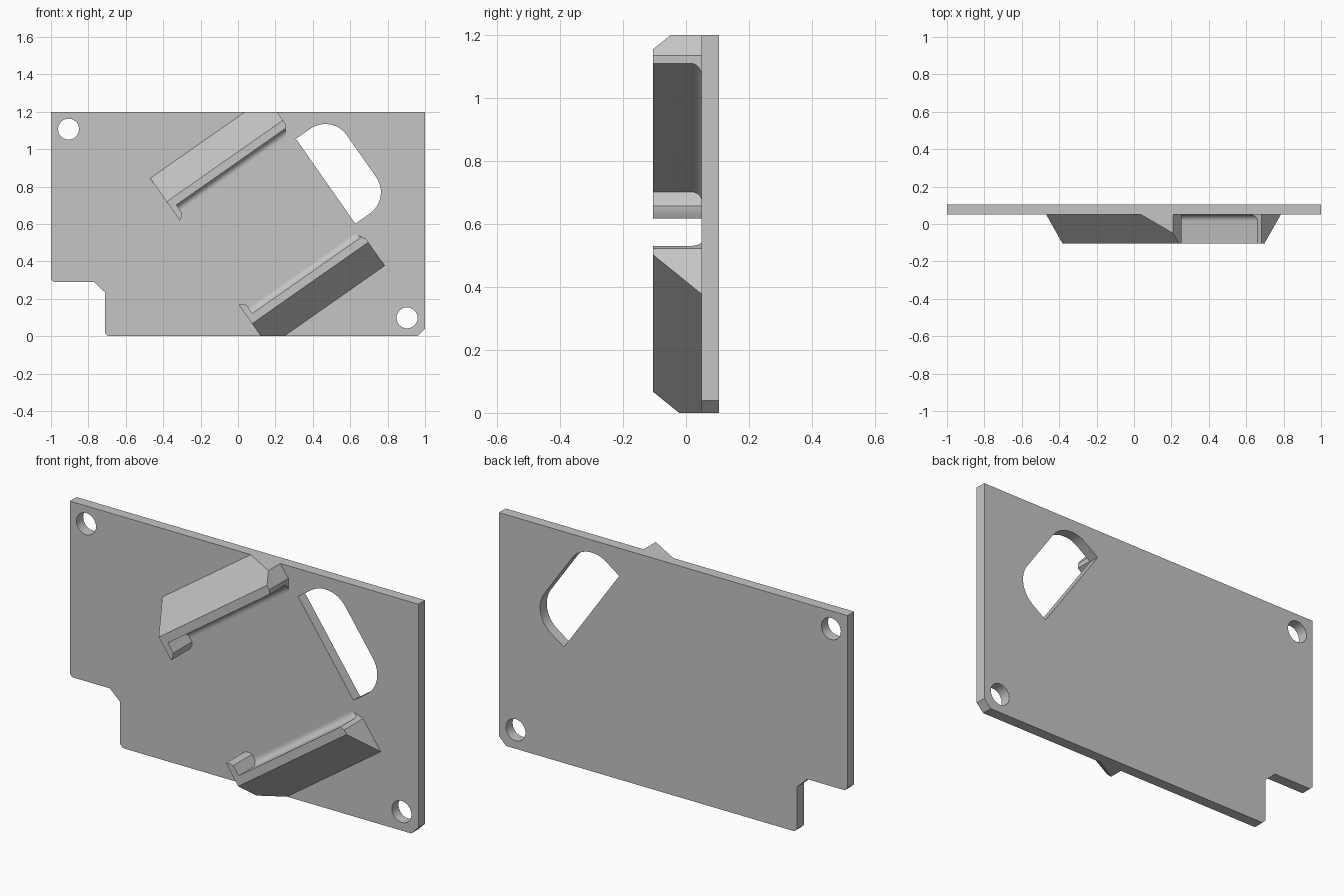
import bpy, bmesh, math
from mathutils import Vector

cube = bpy.data.objects.get("Cube")
if cube:
    bpy.data.objects.remove(cube, do_unlink=True)

FRONT, FACE, BACK = -0.105, 0.05, 0.105   # y of rail tops, plate front, plate back
HEIGHT = 1.2
TILT = math.radians(35)
C, S = math.cos(TILT), math.sin(TILT)
MID = 0.41                                # offset of the rail pair's centre line
START, END = 0.1, 0.859                   # rail ends along the tilted axis

grey = bpy.data.materials.new("light grey")
grey.use_nodes = True
grey.diffuse_color = (0.56, 0.56, 0.56, 1)
grey.node_tree.nodes["Principled BSDF"].inputs["Base Color"].default_value = (0.56, 0.56, 0.56, 1)


def tilted(p, d):
    """Tilted axis coordinates (along, across) to x, z."""
    q = MID + d
    return p * C - q * S, p * S + q * C


def arc(cx, cy, r, a0, a1, n):
    return [(cx + r * math.cos(math.radians(a0 + (a1 - a0) * i / n)),
             cy + r * math.sin(math.radians(a0 + (a1 - a0) * i / n))) for i in range(n + 1)]


def finish(obj):
    obj.data.materials.clear()
    obj.data.materials.append(grey)
    bpy.ops.object.select_all(action='DESELECT')
    obj.select_set(True)
    bpy.context.view_layer.objects.active = obj
    bpy.ops.object.shade_smooth_by_angle(angle=math.radians(30))


def prism(bm, points, offset):
    """Closed solid from a ring of points swept by an offset."""
    a = [bm.verts.new(p) for p in points]
    b = [bm.verts.new(Vector(p) + Vector(offset)) for p in points]
    bm.faces.new(a)
    bm.faces.new(b[::-1])
    for i in range(len(a)):
        j = (i + 1) % len(a)
        bm.faces.new((a[i], b[i], b[j], a[j]))


def slice_off(bm, point, normal):
    """Remove everything on the normal side of a plane and cap the cut."""
    geom = bm.verts[:] + bm.edges[:] + bm.faces[:]
    cut = bmesh.ops.bisect_plane(bm, geom=geom, plane_co=point, plane_no=normal, clear_outer=True)
    edges = [e for e in cut["geom_cut"] if isinstance(e, bmesh.types.BMEdge)]
    bmesh.ops.holes_fill(bm, edges=edges)


# Plate: notched outline with two screw holes and a tilted D-shaped opening
outline = [(-1, HEIGHT), (1, HEIGHT), (1, 0.04), (0.96, 0), (-0.695, 0), (-0.712, 0.017),
           (-0.712, 0.235), (-0.77, 0.29), (-0.985, 0.29), (-1, 0.305)]
holes = [arc(x, z, 0.056, 0, 350, 35) for x, z in ((-0.906, 1.107), (0.904, 0.098))]
opening = [(END, 0.277), (END, -0.277)]
opening += arc(0.953, -0.137, 0.14, -90, 0, 12) + arc(0.953, 0.137, 0.14, 0, 90, 12)
opening = [tilted(p, d) for p, d in opening]

curve = bpy.data.curves.new("plate_outline", 'CURVE')
curve.dimensions = '2D'
curve.fill_mode = 'BOTH'
curve.extrude = (BACK - FACE) / 2
for ring in [outline, opening] + holes:
    spline = curve.splines.new('POLY')
    spline.points.add(len(ring) - 1)
    for pt, (x, z) in zip(spline.points, ring):
        pt.co = (x, z, 0, 1)
    spline.use_cyclic_u = True
plate = bpy.data.objects.new("plate", curve)
bpy.context.collection.objects.link(plate)
plate.rotation_euler.x = math.pi / 2
plate.location.y = (FACE + BACK) / 2
bpy.ops.object.select_all(action='DESELECT')
plate.select_set(True)
bpy.context.view_layer.objects.active = plate
bpy.ops.object.convert(target='MESH')
plate = bpy.context.view_layer.objects.active
bm = bmesh.new()
bm.from_mesh(plate.data)
bmesh.ops.remove_doubles(bm, verts=bm.verts, dist=0.0001)
bmesh.ops.recalc_face_normals(bm, faces=bm.faces)
bm.to_mesh(plate.data)
bm.free()
finish(plate)


def rail(name, side):
    outer, ridge, inner, r = 0.551, 0.398, 0.354, 0.035
    # Sloped bar with a fillet where its inner wall meets the plate
    bar = bmesh.new()
    profile = [(outer, FACE), (ridge, FRONT), (inner, FRONT)]
    profile += arc(inner - r, FACE - r, r, 0, 90, 8)
    prism(bar, [(START, y, d) for d, y in profile], (END - START, 0, 0))
    slice_off(bar, (END, 0, 0.374), (C, 0, -S))
    # Stop lip at the low end, with a slanted tip
    lip = [(START, ridge - 0.01), (START, 0.274), (0.122, 0.286), (0.133, 0.3), (0.133, ridge - 0.01)]
    lip_bm = bmesh.new()
    prism(lip_bm, [(p, FRONT, d) for p, d in lip], (0, FACE - FRONT, 0))
    for part, label in ((bar, name), (lip_bm, name + "_stop_lip")):
        for v in part.verts:
            x, z = tilted(v.co.x, side * v.co.z)
            v.co = (x, v.co.y, z)
        # Trim flush with the plate's top and bottom edges
        slice_off(part, (0, 0, HEIGHT), (0, 0, 1))
        slice_off(part, (0, 0, 0), (0, 0, -1))
        bmesh.ops.recalc_face_normals(part, faces=part.faces)
        mesh = bpy.data.meshes.new(label)
        part.to_mesh(mesh)
        part.free()
        obj = bpy.data.objects.new(label, mesh)
        bpy.context.collection.objects.link(obj)
        finish(obj)


rail("upper_rail", 1)
rail("lower_rail", -1)
